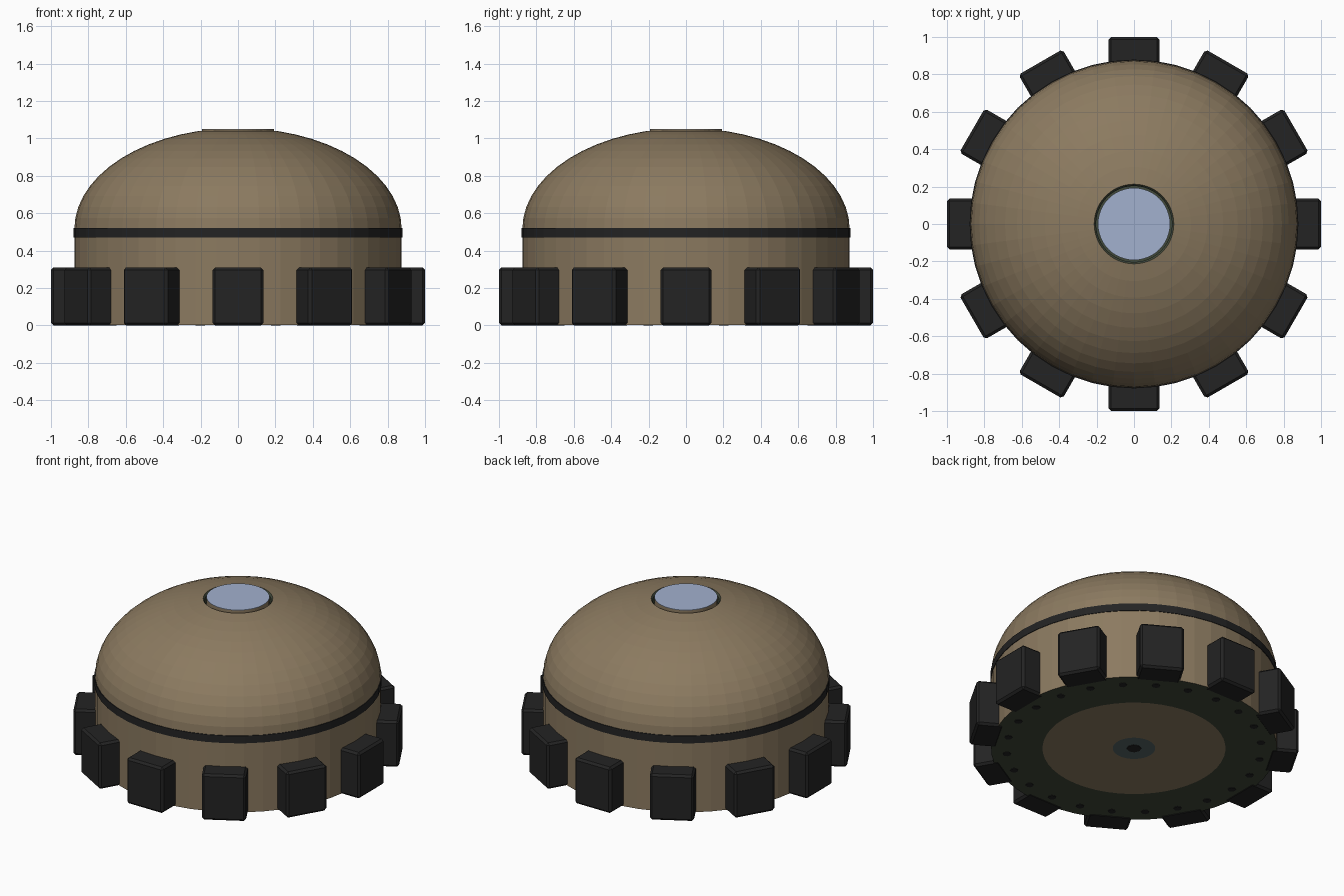
import bpy, bmesh, math
from mathutils import Matrix

if "Cube" in bpy.data.objects:
    bpy.data.objects.remove(bpy.data.objects["Cube"])

SEG = 48


def material(name, rgb):
    m = bpy.data.materials.new(name)
    m.diffuse_color = (*rgb, 1)
    m.use_nodes = True
    m.node_tree.nodes["Principled BSDF"].inputs["Base Color"].default_value = m.diffuse_color
    return m


TAN = material("tan shell", (0.26, 0.195, 0.117))
BLACK = material("black rubber", (0.017, 0.017, 0.017))
OLIVE = material("dark olive metal", (0.05, 0.063, 0.04))
TEAL = material("dark teal metal", (0.093, 0.135, 0.135))
BLUE = material("pale blue glass", (0.36, 0.44, 0.62))


def finish(name, bm, mats):
    bmesh.ops.remove_doubles(bm, verts=bm.verts, dist=1e-5)
    bmesh.ops.recalc_face_normals(bm, faces=bm.faces)
    me = bpy.data.meshes.new(name)
    bm.to_mesh(me)
    bm.free()
    for m in mats:
        me.materials.append(m)
    ob = bpy.data.objects.new(name, me)
    bpy.context.collection.objects.link(ob)
    return ob


def lathe(name, profile, mats, rule=None):
    """Spin (radius, z) points about z; rule picks a material from a face centre."""
    bm = bmesh.new()
    vs = [bm.verts.new((r, 0, z)) for r, z in profile]
    es = [bm.edges.new(p) for p in zip(vs, vs[1:])]
    bmesh.ops.spin(bm, geom=vs + es, axis=(0, 0, 1), cent=(0, 0, 0),
                   angle=2 * math.pi, steps=SEG, use_duplicate=False)
    bmesh.ops.remove_doubles(bm, verts=bm.verts, dist=1e-5)
    if rule:
        for f in bm.faces:
            c = f.calc_center_median()
            f.material_index = rule(math.hypot(c.x, c.y), c.z)
    return finish(name, bm, mats)


# Drum with painted rings on its underside
B = 0.003
lathe("drum_base", [(0, B), (0.13, B), (0.56, B), (0.875, B), (0.875, 0.47)],
      [TAN, OLIVE, TEAL],
      lambda r, z: 0 if z > 0.01 else (2 if r < 0.12 else 1 if r > 0.56 else 0))

# Black seam band between drum and dome
lathe("seam_band", [(0.86, 0.47), (0.879, 0.47), (0.879, 0.52), (0.86, 0.52)], [BLACK])

# Dome shell with an open top and an olive lip around the groove
R, H, Z0, HOLE = 0.875, 0.54, 0.515, 0.213
end = math.acos(HOLE / R)
dome = [(R * math.cos(end * i / 12), Z0 + H * math.sin(end * i / 12)) for i in range(13)]
lip = dome[-1][1]
lathe("dome", dome + [(0.203, lip - 0.012), (0.203, 0.98), (0.15, 0.98)], [TAN, OLIVE],
      lambda r, z: 1 if r < 0.212 else 0)

# Top window: tan plug with a glass face
lathe("window_plug", [(0.193, 0.98), (0.193, 1.047)], [TAN])
lathe("window_glass", [(0.193, 1.047), (0.193, 1.05), (0, 1.05)], [BLUE])

# Twelve bevelled pads around the drum
bm = bmesh.new()
bmesh.ops.create_cube(bm, size=1, matrix=Matrix.Translation((0.915, 0, 0.155))
                      @ Matrix.Diagonal((0.17, 0.272, 0.31, 1)))
bmesh.ops.bevel(bm, geom=bm.edges[:], offset=0.014, segments=1, affect='EDGES')
pad = finish("pad_1", bm, [BLACK])
for i in range(1, 12):
    ob = bpy.data.objects.new(f"pad_{i + 1}", pad.data)
    ob.rotation_euler.z = i * math.pi / 6
    bpy.context.collection.objects.link(ob)

# Bolt heads and centre hub on the underside
bm = bmesh.new()
spots = [(0.78 * math.cos(a), 0.78 * math.sin(a), 0.025)
         for a in (i * math.pi / 12 for i in range(24))] + [(0, 0, 0.045)]
for x, y, r in spots:
    bmesh.ops.create_cone(bm, cap_ends=True, segments=8, radius1=r, radius2=r,
                          depth=B + 0.002,
                          matrix=Matrix.Translation((x, y, (B + 0.002) / 2)))
finish("underside_bolts", bm, [BLACK])
